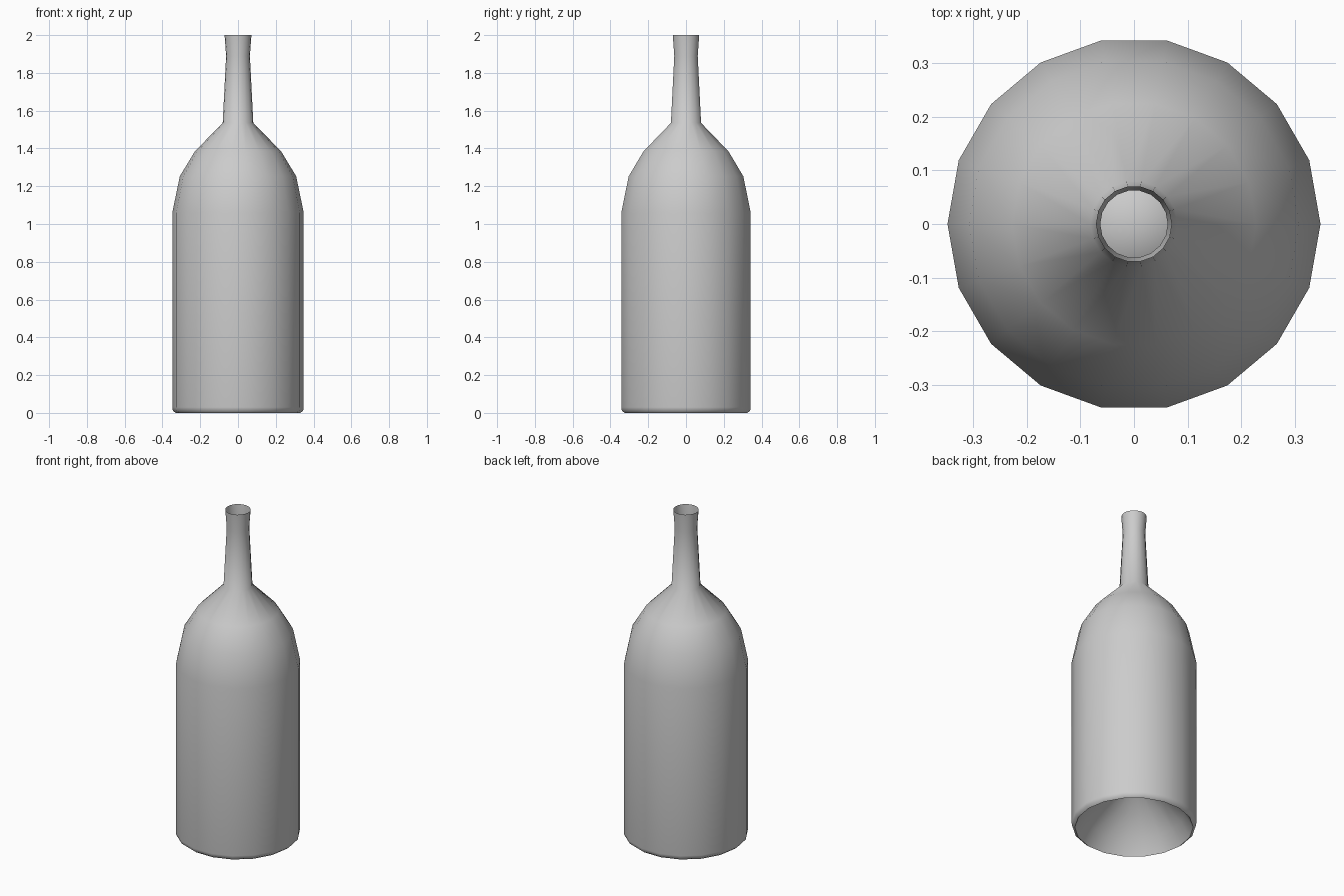
import bpy, bmesh, math

if "Cube" in bpy.data.objects:
    bpy.data.objects.remove(bpy.data.objects["Cube"])

SIDES = 18


def lathe(name, profile):
    """Revolve (radius, height) points around z; radius 0 makes a pole."""
    bm = bmesh.new()
    rings = []
    for r, z in profile:
        if r == 0:
            rings.append([bm.verts.new((0, 0, z))])
        else:
            rings.append([bm.verts.new((r * math.cos(2 * math.pi * i / SIDES),
                                        r * math.sin(2 * math.pi * i / SIDES), z))
                          for i in range(SIDES)])
    for a, b in zip(rings, rings[1:]):
        for i in range(SIDES):
            j = (i + 1) % SIDES
            if len(a) == 1:
                bm.faces.new((a[0], b[j], b[i]))
            else:
                bm.faces.new((a[i], a[j], b[j], b[i]))
    mesh = bpy.data.meshes.new(name)
    bm.to_mesh(mesh)
    bm.free()
    obj = bpy.data.objects.new(name, mesh)
    bpy.context.collection.objects.link(obj)
    return obj


# hollow under the base, rising to a rounded peak
punt = [(0, 0.31), (0.08, 0.27), (0.18, 0.19), (0.28, 0.09)]
# base edge, straight body
body = [(0.33, 0.0), (0.345, 0.012), (0.348, 0.03), (0.348, 1.06)]
# shoulder, tapering neck and flared open mouth
top = [(0.308, 1.253), (0.228, 1.385), (0.081, 1.535), (0.063, 1.89), (0.071, 2.0)]

bottle = lathe("bottle", punt + body + top)
bpy.context.view_layer.objects.active = bottle
bottle.select_set(True)
bpy.ops.object.shade_smooth_by_angle(angle=math.radians(60))
